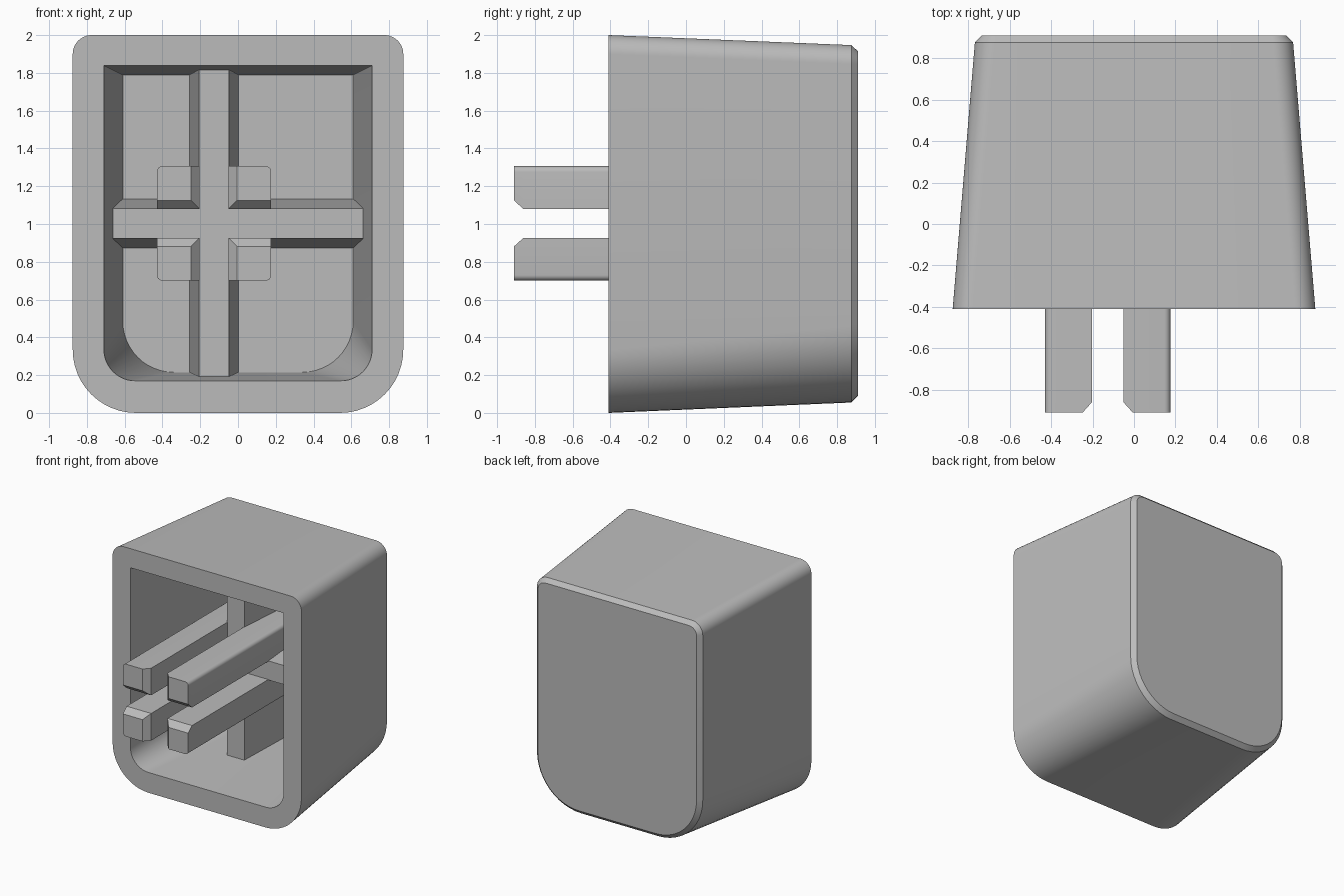
import bpy, bmesh, math

cube = bpy.data.objects.get("Cube")
if cube:
    bpy.data.objects.remove(cube, do_unlink=True)

grey = bpy.data.materials.new("plain grey")
grey.use_nodes = True
colour = (0.5, 0.5, 0.5, 1)
grey.diffuse_color = colour
grey.node_tree.nodes["Principled BSDF"].inputs["Base Color"].default_value = colour


def ring(y, x0, x1, z0, z1, radii, steps=12):
    """Rounded rectangle in the XZ plane; radii run top right, top left, bottom left, bottom right."""
    corners = ((x1, z1, -1, -1), (x0, z1, 1, -1), (x0, z0, 1, 1), (x1, z0, -1, 1))
    points = []
    for k, ((cx, cz, dx, dz), r) in enumerate(zip(corners, radii)):
        for i in range(steps + 1):
            a = math.pi / 2 * (k + i / steps)
            points.append((cx + dx * r + r * math.cos(a), y, cz + dz * r + r * math.sin(a)))
    return points


def loft(name, rings):
    """Skin a row of matching sections and cap both ends."""
    bm = bmesh.new()
    loops = [[bm.verts.new(p) for p in r] for r in rings]
    n = len(loops[0])
    for a, b in zip(loops, loops[1:]):
        for i in range(n):
            j = (i + 1) % n
            bm.faces.new((a[i], a[j], b[j], b[i]))
    bm.faces.new(loops[0])
    bm.faces.new(loops[-1])
    bmesh.ops.remove_doubles(bm, verts=bm.verts, dist=0.0001)
    bmesh.ops.recalc_face_normals(bm, faces=bm.faces)
    mesh = bpy.data.meshes.new(name)
    bm.to_mesh(mesh)
    bm.free()
    mesh.materials.append(grey)
    obj = bpy.data.objects.new(name, mesh)
    bpy.context.collection.objects.link(obj)
    bpy.ops.object.select_all(action="DESELECT")
    bpy.context.view_layer.objects.active = obj
    obj.select_set(True)
    bpy.ops.object.shade_smooth_by_angle(angle=math.radians(25))
    return obj


def section(y, half, z0, z1, top_r, bottom_r):
    return ring(y, -half, half, z0, z1, (top_r, top_r, bottom_r, bottom_r))


FRONT, RIB, FLOOR = -0.41, 0.15, 0.76

# Tapered hollow housing, from the chamfered back round to the cavity floor
loft("housing", [
    section(0.91, 0.735, 0.09, 1.915, 0.07, 0.38),
    section(0.875, 0.768, 0.055, 1.947, 0.1, 0.41),
    section(FRONT, 0.875, 0, 2, 0.1, 0.335),
    section(FRONT, 0.71, 0.17, 1.84, 0, 0.165),
    section(FLOOR, 0.61, 0.215, 1.79, 0, 0.27),
])

# Drafted ribs crossing the cavity
CX, CZ = -0.127, 1.003
TOP_W, BASE_W = 0.08, 0.133
SQUARE = (0, 0, 0, 0)
loft("vertical_rib", [
    ring(y, CX - w, CX + w, 0.1, 1.9, SQUARE)
    for y, w in ((RIB, TOP_W), (FLOOR + 0.03, BASE_W))
])
for side, x0, x1 in (("right", -0.7, CX - TOP_W), ("left", CX + TOP_W, 0.7)):
    loft(side + "_horizontal_rib", [
        ring(y, x0, x1, CZ - w, CZ + w, SQUARE)
        for y, w in ((RIB, TOP_W), (FLOOR + 0.03, BASE_W))
    ])

# Four prongs: rounded outer corner, bevelled inner edges at the tip
GAP, OUTER, BEVEL = 0.076, 0.303, 0.045
quadrants = (("upper_left", 1, 1), ("upper_right", -1, 1),
             ("lower_right", -1, -1), ("lower_left", 1, -1))
for k, (label, sx, sz) in enumerate(quadrants):
    radii = [0.03 if i == k else 0 for i in range(4)]
    rings = []
    for y, inner in ((-0.91, GAP + BEVEL), (-0.86, GAP), (FLOOR + 0.03, GAP)):
        xs = sorted((CX + sx * inner, CX + sx * OUTER))
        zs = sorted((CZ + sz * inner, CZ + sz * OUTER))
        rings.append(ring(y, *xs, *zs, radii, 6))
    loft(label + "_prong", rings)
